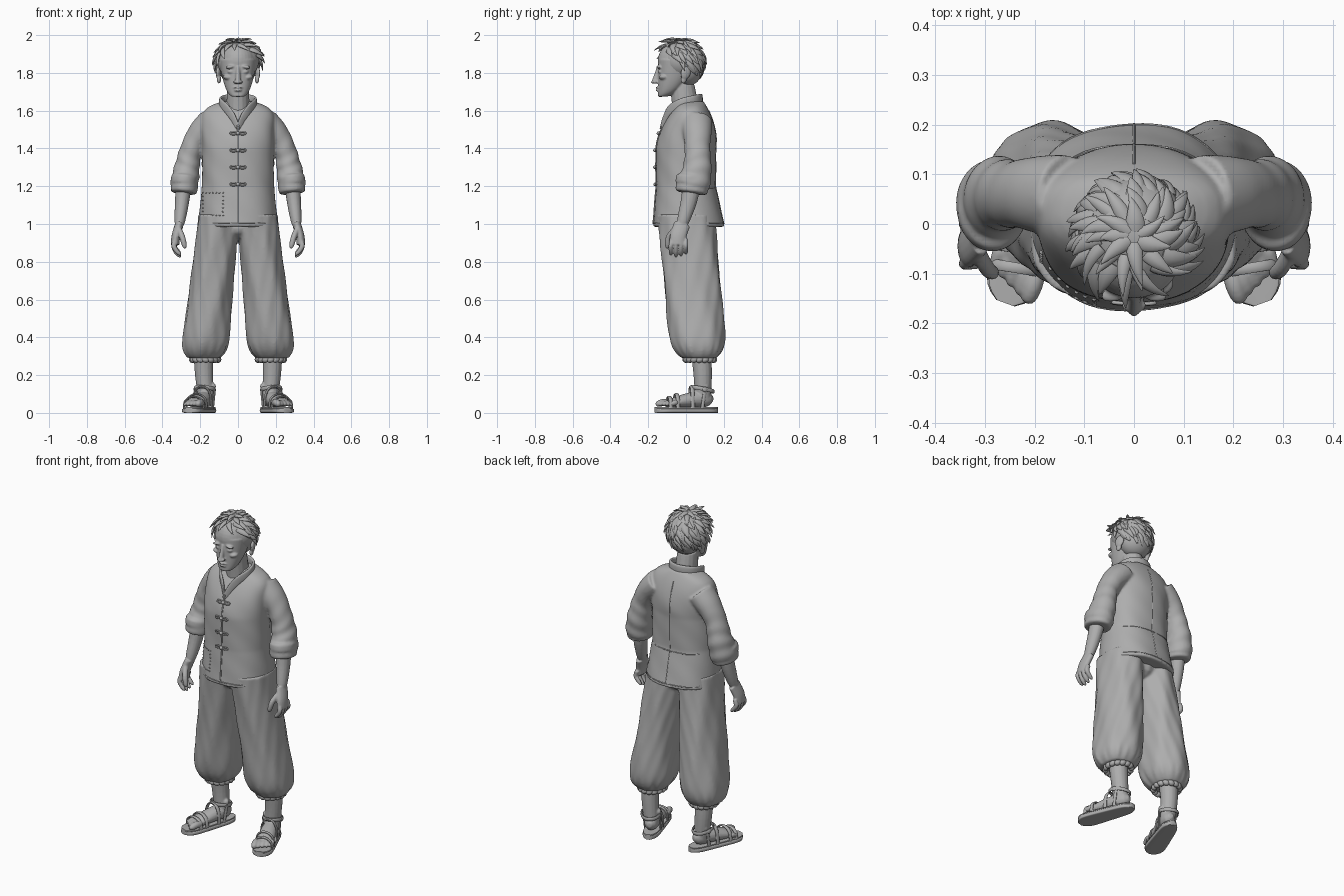
import bpy, bmesh, random
from math import sin, cos, pi, copysign, radians
from mathutils import Vector, Matrix, Euler
from mathutils.bvhtree import BVHTree

default_cube = bpy.data.objects.get("Cube")
if default_cube:
    bpy.data.objects.remove(default_cube, do_unlink=True)
random.seed(4)

clay = bpy.data.materials.new("clay_grey")
clay.use_nodes = True
clay.diffuse_color = (.42, .42, .42, 1)
clay.node_tree.nodes["Principled BSDF"].inputs["Base Color"].default_value = clay.diffuse_color

X, Y, Z = Vector((1, 0, 0)), Vector((0, 1, 0)), Vector((0, 0, 1))


def steps(start, end, count):
    return [start + (end - start) * i / (count - 1) for i in range(count)]


def even(t):
    return 1


def rounded(t):
    return max(.1, 1 - abs(2 * t - 1) ** 6) ** .5


def blunt(t):
    return max(.1, 1 - t ** 6) ** .5


def tapered(t):
    return 1 - .4 * t * t


def spline(points, detail):
    """Catmull-Rom curve through the points."""
    padded = [points[0], *points, points[-1]]
    curve = []
    for i in range(len(points) - 1):
        before, start, end, after = (Vector(p) for p in padded[i:i + 4])
        for t in steps(0, 1, detail + 1)[:-1]:
            curve.append(start + (end - before) * t / 2 + (before - 2.5 * start + 2 * end - after / 2) * t ** 2
                         + (1.5 * (start - end) + (after - before) / 2) * t ** 3)
    return curve + [Vector(points[-1])]


def loft(bm, centres, sizes, sides=16, flat=False, ref=Y, power=2, fold=None):
    """Closed skin over rounded sections, level or square to the path."""
    rings = []
    for i, (centre, (wide, deep)) in enumerate(zip(centres, sizes)):
        along = Vector(centres[min(i + 1, len(centres) - 1)]) - Vector(centres[max(i - 1, 0)])
        u = X if flat else ref.cross(along).normalized()
        v = Y if flat else along.cross(u).normalized()
        ring = []
        for angle in steps(0, 2 * pi, sides + 1)[:-1]:
            swell = fold(angle, centre[2]) if fold else 1
            across, up = (copysign(abs(f) ** (2 / power), f) * swell for f in (cos(angle), sin(angle)))
            ring.append(bm.verts.new(Vector(centre) + u * wide * across + v * deep * up))
        rings.append(ring)
    for low, high in zip(rings, rings[1:]):
        for j in range(sides):
            k = (j + 1) % sides
            bm.faces.new((low[j], low[k], high[k], high[j]))
    bm.faces.new(rings[0])
    bm.faces.new(rings[-1])


def sweep(bm, points, wide, deep, shape=even, detail=5, **options):
    """Loft along a smooth path with one section scaled by a shape rule."""
    path = spline(points, detail)
    loft(bm, path, [(wide * shape(t), deep * shape(t)) for t in steps(0, 1, len(path))], **options)


def ball(bm, centre, radii, turn=(0, 0, 0), sides=12):
    place = Matrix.LocRotScale(Vector(centre), Euler(turn), Vector(radii))
    bmesh.ops.create_uvsphere(bm, u_segments=sides, v_segments=sides // 2 + 2, radius=1, matrix=place)


def mirror(bm):
    copies = bmesh.ops.duplicate(bm, geom=bm.verts[:] + bm.edges[:] + bm.faces[:])["geom"]
    for item in copies:
        if isinstance(item, bmesh.types.BMVert):
            item.co.x *= -1


def finish(name, bm, voxel=None):
    bmesh.ops.recalc_face_normals(bm, faces=bm.faces[:])
    mesh = bpy.data.meshes.new(name)
    bm.to_mesh(mesh)
    bm.free()
    mesh.materials.append(clay)
    mesh.polygons.foreach_set("use_smooth", [True] * len(mesh.polygons))
    mesh.set_sharp_from_angle(angle=radians(50))
    part = bpy.data.objects.new(name, mesh)
    bpy.context.collection.objects.link(part)
    if voxel:
        fuse = part.modifiers.new("fuse", "REMESH")
        fuse.mode, fuse.voxel_size, fuse.use_smooth_shade = "VOXEL", voxel, True
        part.modifiers.new("soften", "SMOOTH").iterations = 2
    return part


# Jacket: creased sleeves, rolled cuffs and flared body fused together
def sleeve_fold(angle, z):
    return 1 + .035 * sin(z * 85 + 2.5 * cos(angle + 1)) * max(0, min(1, (1.5 - z) * 6))


def body_fold(angle, z):
    return 1 + .01 * sin(6 * angle + 25 * z) * sin(z * 14)


bm = bmesh.new()
sweep(bm, [(.14, .055, 1.54), (.2, .06, 1.48), (.245, .06, 1.4), (.27, .06, 1.3), (.285, .04, 1.2)],
      .074, .084, lambda t: 1 - .2 * sin(pi * t) ** 2, detail=9, sides=32, fold=sleeve_fold)
for z in (1.23, 1.19):
    sweep(bm, [(.282, .035, z + .03), (.288, .027, z - .03)], .071, .086, rounded, detail=8, sides=32)
mirror(bm)
centres, sizes = [], []
for z in steps(.985, 1.65, 50):
    flare, shoulder = max(0, 1.2 - z), max(0, z - 1.4) * 4
    centres.append((0, .07 * flare + .03 * shoulder, z))
    sizes.append(((.19 + .1 * flare) * (1 + .06 * shoulder - .65 * shoulder ** 8),
                  (.157 + .15 * flare) * (1 - .6 * shoulder ** 2)))
loft(bm, centres, sizes, sides=64, flat=True, power=2.3, fold=body_fold)
jacket = finish("jacket", bm, .008)
surface = BVHTree.FromObject(jacket, bpy.context.evaluated_depsgraph_get())


def on_jacket(x, z, side=-1):
    hit = surface.ray_cast(Vector((x, side, z)), Y * -side)[0]
    return hit or Vector((x, side * .15, z))


def seam(bm, spots, thick=.003, side=-1):
    sweep(bm, [on_jacket(x, z, side) for x, z in spots], thick, thick, detail=2, sides=6, ref=X + Z * .3)


# Seams, front opening and patch stitching
bm = bmesh.new()
seam(bm, [(0, z) for z in steps(1, 1.5, 11)], .0055)
seam(bm, [(0, z) for z in steps(1, 1.6, 13)], side=1)
seam(bm, [(x, 1.19) for x in steps(-.16, .16, 9)], side=1)
for side in (-1, 1):
    seam(bm, [(x, 1.006) for x in steps(-.18, .18, 11)], side=side)
left, right, low, high = -.185, -.08, 1.045, 1.165
stitches = [(x, z) for x in steps(left, right, 7) for z in (low, high)]
stitches += [(x, z) for z in steps(low, high, 7) for x in (left, right)]
for x, z in stitches:
    ball(bm, on_jacket(x, z), (.006, .005, .003), (0, random.uniform(-.6, .6), 0), 6)
finish("jacket_seams", bm)

# Knotted frog fasteners
bm = bmesh.new()
for z in steps(1.21, 1.48, 4):
    ball(bm, on_jacket(0, z) - Y * .006, (.011, .011, .01))
    for side in (-1, 1):
        loop = [on_jacket(side * (.024 + .018 * cos(a)), z + .007 * sin(a)) - Y * .004 for a in steps(0, 2 * pi, 9)]
        sweep(bm, loop, .004, .004, detail=2, sides=8)
finish("frog_fasteners", bm)

# Standing collar running down into the open neck
bm = bmesh.new()
half = [(0, -.13, 1.5), (.025, -.11, 1.56), (.06, -.08, 1.61), (.092, -.02, 1.64), (.07, .05, 1.655)]
path = half + [(0, .08, 1.66)] + [(-x, y, z) for x, y, z in reversed(half)]
sweep(bm, path, .009, .029, lambda t: .5 + .5 * sin(pi * t), ref=Z, power=3)
finish("collar", bm)


# Trousers gathered below the knee
def trouser_fold(angle, z):
    gathers = .03 * sin(16 * angle) * max(0, 1 - abs(z - .32) * 14)
    return 1 + .022 * sin(6 * angle + 11 * z) + .012 * sin(11 * angle - 24 * z) + gathers


bm = bmesh.new()
centres, sizes = [], []
for t in steps(0, 1, 60):
    gather = 1 - .4 * (1 - t) ** 16
    centres.append((.18 - .08 * t, .07 * (1 - t), .29 + .76 * t))
    sizes.append(((.11 + .033 * (1 - t) ** 3) * gather, .15 * gather))
loft(bm, centres, sizes, sides=48, flat=True, power=2.2, fold=trouser_fold)
mirror(bm)
ball(bm, (0, .01, .98), (.16, .13, .07))
finish("trousers", bm, .008)

# Ruffled ankle bands
bm = bmesh.new()
for angle in steps(0, 2 * pi, 17)[:-1]:
    ball(bm, (.174 + .07 * cos(angle), .073 + .076 * sin(angle), .283), (.016, .022, .017), (.5, 0, angle))
mirror(bm)
finish("ankle_ruffles", bm)


def place_feet(bm):
    turned_out = Matrix.Translation((.17, .085, 0)) @ Matrix.Rotation(radians(20), 4, "Z")
    bmesh.ops.transform(bm, verts=bm.verts[:], matrix=turned_out)
    mirror(bm)


# Bare lower legs and feet
bm = bmesh.new()
sweep(bm, [(.01, -.01, .34), (.01, 0, .2), (0, .005, .07)], .055, .056, lambda t: 1 - .25 * t, flat=True)
length = steps(0, 1, 14)
loft(bm, [(0, .06 - .26 * t, .075 - .03 * t * t) for t in length],
     [((.04 + .013 * t) * rounded(t), (.046 - .026 * t * t) * rounded(t)) for t in length], ref=Z)
for side in (-1, 1):
    ball(bm, (side * .04, .005, .14), (.014, .017, .018))
for i, x in enumerate(steps(-.04, .046, 5)):
    thick, tip = (.015 if i else .02), -.245 + .01 * i
    sweep(bm, [(x * .9, -.17, .05), (x, tip + .04, .055), (x, tip, .043)], thick, thick, blunt, sides=10, ref=Z)
place_feet(bm)
finish("feet", bm, .005)

# Sandals: sole, welt and straps
bm = bmesh.new()
length = steps(0, 1, 30)
for z, thick, wide in ((.012, .012, .045), (.027, .005, .041)):
    loft(bm, [(0, .085 - .345 * t, z) for t in length],
         [((wide + .017 * t) * rounded(t), thick) for t in length], sides=24, ref=Z, power=6)
for y, wide, high in ((-.185, .053, .06), (-.145, .054, .075), (-.06, .05, .115)):
    arch = [(wide * cos(a), y - .01 * cos(a), .025 + high * sin(a) ** .7) for a in steps(0, pi - .001, 9)]
    sweep(bm, arch, .005, .011, detail=3, sides=10)
ankle = [(.006 + .053 * cos(a), .06 * sin(a), .125 - .012 * sin(a)) for a in steps(0, 2 * pi, 13)]
sweep(bm, ankle, .005, .011, detail=3, sides=10, ref=Z)
for side in (-1, 1):
    sweep(bm, [(side * .05, 0, .125), (side * .045, -.015, .025)], .005, .01, sides=10)
ball(bm, (.06, -.005, .125), (.006, .014, .014))
place_feet(bm)
finish("sandals", bm)

# Forearms and hands with curled fingers
bm = bmesh.new()
sweep(bm, [(.285, .035, 1.24), (.296, .015, 1.12), (.31, -.02, 1)], .042, .048, tapered)
sweep(bm, [(.31, -.02, 1), (.328, -.04, .94), (.333, -.045, .89)], .023, .044)
for y, tip in zip(steps(-.08, 0, 4), (.835, .825, .83, .84)):
    sweep(bm, [(.33, y * .9, .92), (.34, y, .887), (.327, y, tip + .025), (.303, y, tip)],
          .0135, .0125, blunt, sides=10)
sweep(bm, [(.315, -.055, .975), (.295, -.09, .93), (.28, -.1, .87)], .016, .017, blunt, sides=10)
mirror(bm)
finish("arms_and_hands", bm, .0045)

# Head: brows, eyes, cheeks, nostrils and ears on each side
bm = bmesh.new()
ball(bm, (.038, -.14, 1.832), (.03, .016, .009), (0, .15, -.3))
ball(bm, (.036, -.134, 1.806), (.02, .014, .01))
ball(bm, (.055, -.118, 1.775), (.026, .026, .014), (0, -.3, -.4))
ball(bm, (.014, -.164, 1.752), (.01, .012, .009))
ball(bm, (.103, -.002, 1.8), (.012, .028, .036), (-.25, 0, .35))
ball(bm, (.1, -.012, 1.765), (.011, .017, .022), (-.25, 0, .3))
mirror(bm)

# Cranium, jaw, nose, lips, chin and neck
ball(bm, (0, -.035, 1.86), (.1, .115, .11), sides=32)
height = steps(.02, 1, 24)
loft(bm, [(0, .11 * t ** .4 - .148, 1.67 + .2 * t) for t in height],
     [(.1 * t ** .3, .11 * t ** .4) for t in height], sides=40, flat=True, power=2.2)
sweep(bm, [(0, -.14, 1.835), (0, -.152, 1.79), (0, -.166, 1.745)], .014, .019, lambda t: .7 + .4 * t, flat=True)
for z, wide in ((1.722, .026), (1.708, .022)):
    ball(bm, (0, -.147, z), (wide, .014, .006))
ball(bm, (0, -.135, 1.685), (.024, .014, .013))
sweep(bm, [(0, .01, 1.53), (0, 0, 1.6), (0, -.02, 1.74)], .07, .08, lambda t: 1 - .2 * t, flat=True)
finish("head", bm, .0045)

# Tousled hair: cap with swirling pointed locks
bm = bmesh.new()
ball(bm, (0, -.02, 1.868), (.112, .115, .108), (.15, 0, 0), 32)
ball(bm, (0, .005, 1.825), (.098, .085, .095), sides=24)


def scalp(tilt, turn, lift):
    outward = Vector((sin(tilt) * cos(turn), sin(tilt) * sin(turn), cos(tilt)))
    return Vector((0, -.026, 1.86)) + outward * (.117 + lift)


for row in range(7):
    count = 7 + 4 * row
    for i in range(count):
        turn, tilt = 2 * pi * (i + random.uniform(0, .7)) / count, .12 + .27 * row
        front = max(0, -sin(turn))
        hairline = 1.85 - .75 * front - (.35 if sin(turn) < .3 else 0)
        if tilt > hairline:
            continue
        reach, swirl, wide = random.uniform(.4, .6), random.uniform(.1, .5), random.uniform(.013, .02)
        flick = random.uniform(.01, .025) + .02 * front
        lock = [scalp(tilt + reach * t, turn + swirl * t, flick * t - .006 * (1 - t)) for t in steps(0, 1, 5)]
        sweep(bm, lock, wide, .009, lambda t: 1.05 - t ** 2, detail=2, sides=8, ref=lock[0] - Vector((0, -.026, 1.86)))
finish("hair", bm)
